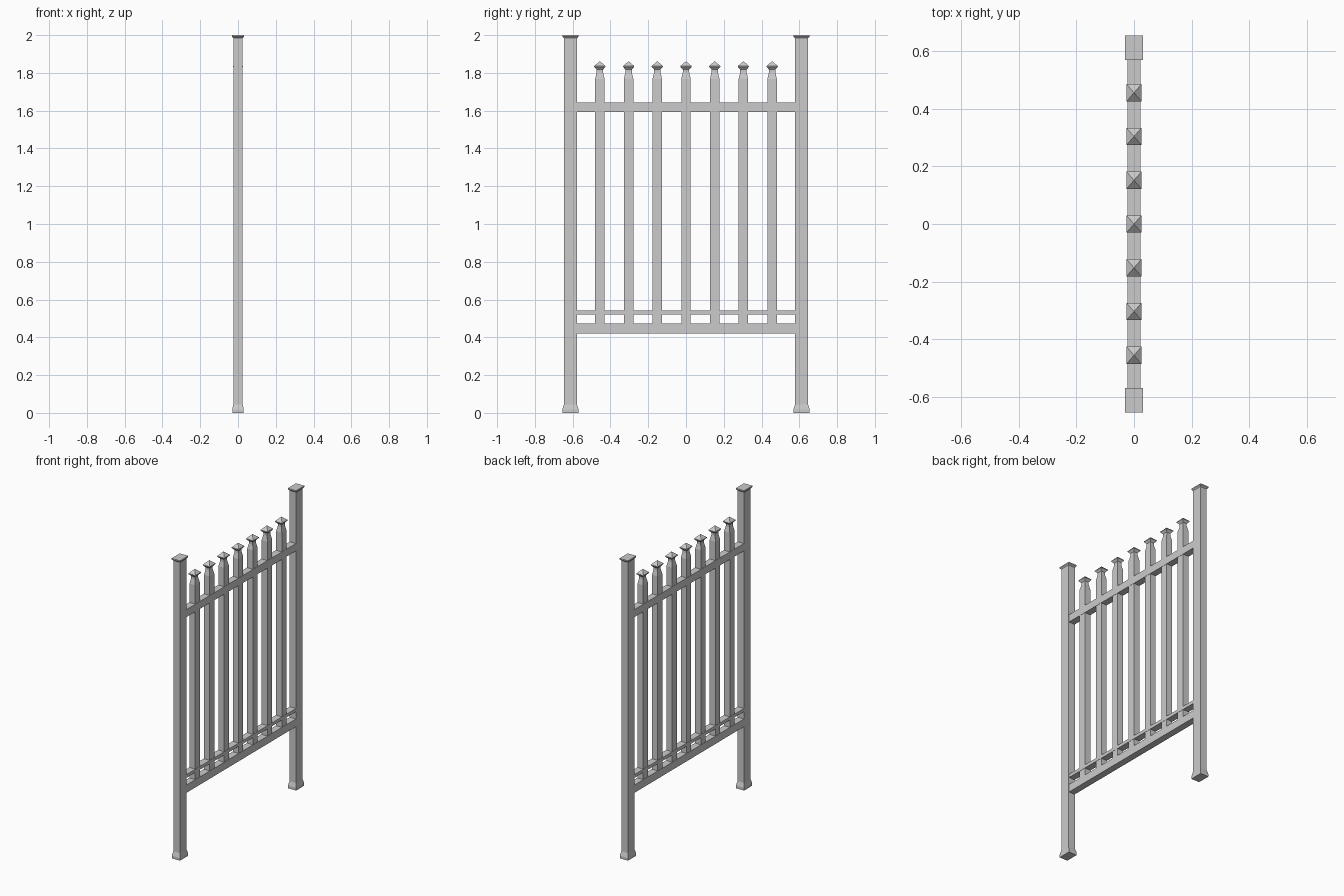
import bpy, bmesh

if "Cube" in bpy.data.objects:
    bpy.data.objects.remove(bpy.data.objects["Cube"])


def loft(name, cx, cy, rings):
    """Stack of rectangular rings (half x, half y, z); a zero-size ring makes a point."""
    bm = bmesh.new()
    loops = []
    for hx, hy, z in rings:
        if hx == 0:
            loops.append([bm.verts.new((cx, cy, z))])
        else:
            loops.append([bm.verts.new((cx + sx * hx, cy + sy * hy, z))
                          for sx, sy in ((-1, -1), (1, -1), (1, 1), (-1, 1))])
    for a, b in zip(loops, loops[1:]):
        for i in range(4):
            j = (i + 1) % 4
            if len(b) == 1:
                bm.faces.new((a[i], a[j], b[0]))
            else:
                bm.faces.new((a[i], a[j], b[j], b[i]))
    bm.faces.new(loops[0][::-1])
    if len(loops[-1]) == 4:
        bm.faces.new(loops[-1])
    bmesh.ops.recalc_face_normals(bm, faces=bm.faces)
    mesh = bpy.data.meshes.new(name)
    bm.to_mesh(mesh)
    bm.free()
    obj = bpy.data.objects.new(name, mesh)
    bpy.context.collection.objects.link(obj)
    return obj


def rail(name, hx, y0, y1, z0, z1):
    hy = (y1 - y0) / 2
    return loft(name, 0, (y0 + y1) / 2, [(hx, hy, z0), (hx, hy, z1)])


# Posts with flared foot and flat cap
for side, label in ((-1, "front"), (1, "back")):
    loft(label + "_post", 0, side * 0.612, [
        (0.030, 0.043, 0), (0.030, 0.043, 0.018), (0.025, 0.034, 0.045),
        (0.025, 0.034, 1.984), (0.031, 0.043, 1.992), (0.031, 0.043, 2.0)])

# Rails; the two main ones run through to the outer face of the front post
rail("lower_rail", 0.0225, -0.646, 0.60, 0.42, 0.472)
rail("thin_rail", 0.0225, -0.60, 0.60, 0.52, 0.542)
rail("upper_rail", 0.0225, -0.646, 0.60, 1.592, 1.642)

# Pickets with necked, pointed heads
for i in range(7):
    loft(f"picket_{i + 1}", 0, (i - 3) * 0.152, [
        (0.021, 0.025, 0.45), (0.021, 0.025, 1.768), (0.014, 0.017, 1.802),
        (0.014, 0.017, 1.818), (0.026, 0.030, 1.832), (0.026, 0.030, 1.836),
        (0, 0, 1.862)])
